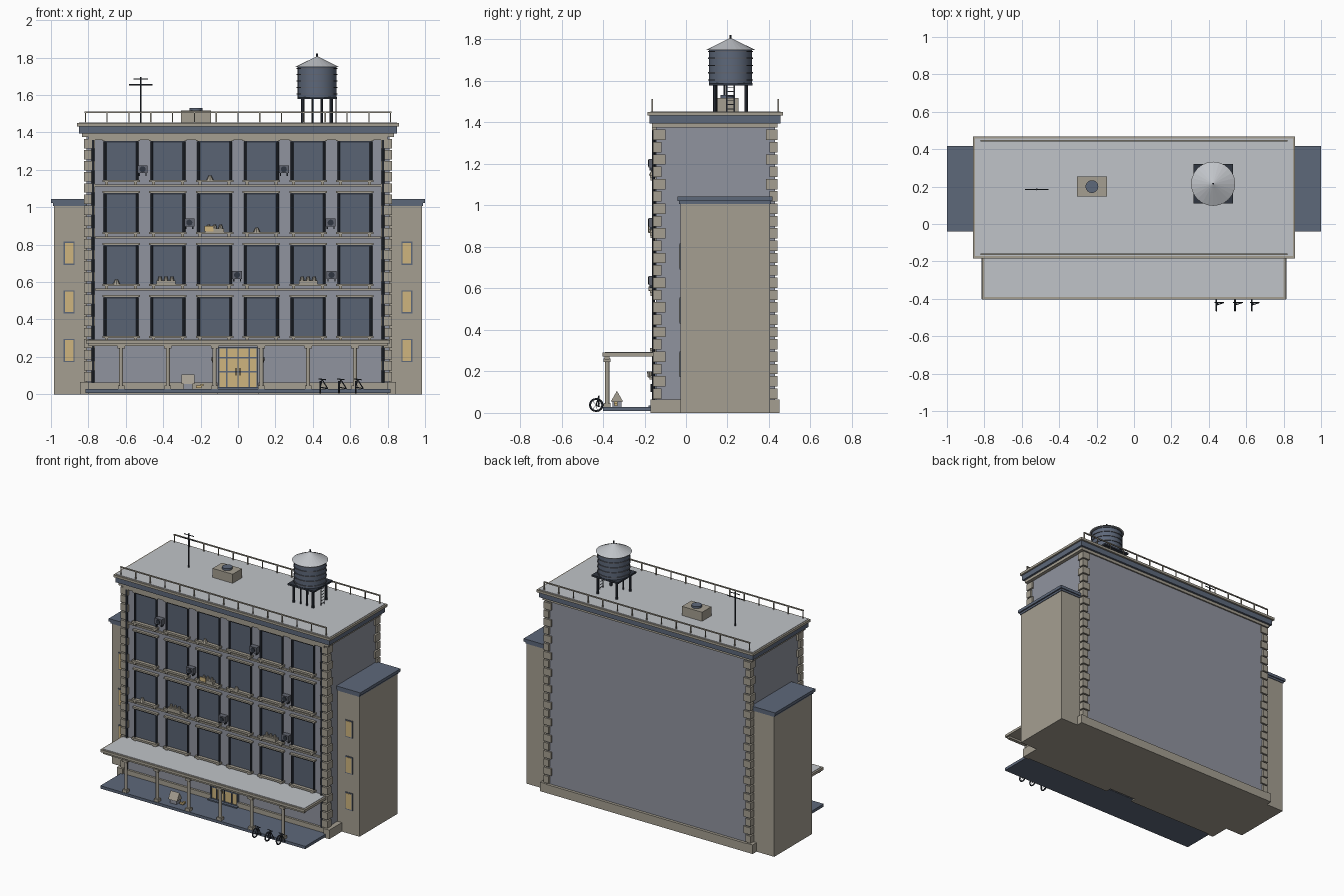
import bpy, bmesh, math
from mathutils import Matrix, Vector

old = bpy.data.objects.get("Cube")
if old:
    bpy.data.objects.remove(old, do_unlink=True)


def material(name, rgb):
    m = bpy.data.materials.new(name)
    m.use_nodes = True
    m.diffuse_color = (*rgb, 1)
    m.node_tree.nodes["Principled BSDF"].inputs["Base Color"].default_value = (*rgb, 1)
    return m


WALL = material("grey wall", (.28, .295, .345))
STONE = material("beige stone", (.375, .345, .285))
SLATE = material("slate blue", (.11, .138, .195))
GLASS = material("window glass", (.10, .125, .172))
ROOF = material("pale roof", (.53, .55, .58))
DARK = material("dark metal", (.03, .037, .052))
GOLD = material("warm glass", (.62, .46, .21))
GREY = material("mid grey metal", (.12, .13, .16))


class Part:
    """Collects simple solids into one named object."""

    def __init__(self, name, mat):
        self.name, self.mat, self.bm = name, mat, bmesh.new()

    def box(self, x0, x1, y0, y1, z0, z1):
        size = Matrix.Diagonal((x1 - x0, y1 - y0, z1 - z0, 1))
        mid = Matrix.Translation(((x0 + x1) / 2, (y0 + y1) / 2, (z0 + z1) / 2))
        bmesh.ops.create_cube(self.bm, size=1, matrix=mid @ size)
        return self

    def rod(self, a, b, r, r2=None, sides=8):
        a, b = Vector(a), Vector(b)
        turn = (b - a).to_track_quat('Z', 'Y').to_matrix().to_4x4()
        bmesh.ops.create_cone(self.bm, cap_ends=True, segments=sides, radius1=r,
                              radius2=r if r2 is None else r2, depth=(b - a).length,
                              matrix=Matrix.Translation((a + b) / 2) @ turn)
        return self

    def done(self, smooth=False):
        mesh = bpy.data.meshes.new(self.name)
        self.bm.to_mesh(mesh)
        self.bm.free()
        mesh.materials.append(self.mat)
        ob = bpy.data.objects.new(self.name, mesh)
        bpy.context.collection.objects.link(ob)
        if smooth:
            bpy.ops.object.select_all(action='DESELECT')
            ob.select_set(True)
            bpy.context.view_layer.objects.active = ob
            bpy.ops.object.shade_smooth_by_angle(angle=math.radians(35))
        return ob


FRONT, BACK, HALF = -.145, .43, .81
COLUMNS = [-.625 + .25 * i for i in range(6)]
FLOORS = [.31 + .278 * i for i in range(4)]

# Main block, plinth and cornice
Part("main_walls", WALL).box(-HALF, HALF, FRONT, BACK, .01, 1.4).done()
plinth = Part("plinth", STONE).box(-.84, .84, -.12, .45, 0, .062)
for s in (-1, 1):
    plinth.box(min(s * .8, s * .845), max(s * .8, s * .845), -.17, .45, 0, .065)
    plinth.box(min(s * .11, s * .8), max(s * .11, s * .8), -.16, -.12, 0, .062)
plinth.done()
cornice = Part("cornice_stone", STONE)
cornice.box(-.835, .835, -.165, .44, 1.375, 1.395)
cornice.box(-.862, .862, -.185, .468, 1.433, 1.45).done()
Part("cornice_band", SLATE).box(-.85, .85, -.175, .455, 1.395, 1.433).done()
Part("roof_deck", ROOF).box(-.85, .85, -.172, .456, 1.445, 1.453).done()

# Alternating corner blocks
quoins = Part("corner_quoins", STONE)
for sx in (-1, 1):
    for i in range(22):
        z = .068 + i * .0594
        n = .045 if i % 2 else .028
        x0, x1 = sorted((sx * (HALF - n), sx * (HALF + .014)))
        quoins.box(x0, x1, FRONT - .015, FRONT + n, z, z + .05)
        quoins.box(x0, x1, BACK - n, BACK + .012, z, z + .05)
quoins.done()
pipes = Part("drain_pipes", DARK)
for sx in (-1, 1):
    pipes.rod((sx * .775, FRONT - .012, .06), (sx * .775, FRONT - .012, 1.375), .007)
pipes.done()

# Windows and string courses of the upper floors
glass = Part("window_glass", GLASS)
jambs = Part("window_jambs", DARK)
trim = Part("window_trim", STONE)
for z in FLOORS:
    trim.box(-.765, .765, FRONT - .012, FRONT, z - .034, z - .022)
    for x in COLUMNS:
        glass.box(x - .08, x + .08, FRONT - .004, FRONT, z, z + .21)
        for s in (-1, 1):
            jambs.rod((x + s * .086, FRONT - .009, z), (x + s * .086, FRONT - .009, z + .207), .007)
            trim.box(x + s * .078 - .008, x + s * .078 + .008, FRONT - .025, FRONT, z - .024, z - .008)
        jambs.box(x - .09, x + .09, FRONT - .012, FRONT, z + .201, z + .209)
        trim.box(x - .1, x + .1, FRONT - .028, FRONT, z - .01, z + .003)
        trim.box(x - .1, x + .1, FRONT - .02, FRONT, z + .209, z + .22)
trim.box(-.8, .8, FRONT - .02, FRONT, 1.36, 1.376)
for part in (glass, jambs, trim):
    part.done()

# Cooling units on the facade
units, fans = Part("cooling_units", GREY), Part("cooling_fans", DARK)
for x, z in ((-.51, 1.2), (.245, 1.2), (-.26, .915), (.495, .915), (-.005, .635), (.5, .635)):
    units.box(x - .027, x + .027, FRONT - .035, FRONT, z - .018, z + .024)
    fans.rod((x, FRONT - .034, z + .003), (x, FRONT - .038, z + .003), .016, sides=16)
    for s in (-.018, .018):
        fans.box(x + s - .003, x + s + .003, FRONT - .03, FRONT, z - .032, z - .018)
units.done()
fans.done()

# Planters and small loaves of stone on the sills
planters = Part("sill_planters", STONE)
for x, z in ((-.125, .865), (-.385, .587), (.375, .587)):
    planters.box(x - .05, x + .05, FRONT - .035, FRONT, z + .003, z + .022)
    for i in (-1, 0, 1):
        planters.rod((x + i * .032, FRONT - .018, z + .02), (x + i * .032, FRONT - .018, z + .042), .012, .007)
for x, z in ((-.15, 1.144), (.1, .866), (-.65, .588)):
    planters.rod((x, FRONT - .015, z), (x, FRONT - .015, z + .025), .02, .007)
planters.done()
Part("sill_box_front", GOLD).box(-.18, -.13, FRONT - .038, FRONT - .033, .87, .9).done()

# Side wings, mirrored
wings, caps = Part("side_wings", STONE), Part("wing_caps", SLATE)
panes, frames = Part("wing_panes", GOLD), Part("wing_window_frames", SLATE)
for s in (-1, 1):
    wings.box(*sorted((s * .8, s * .985)), -.027, .405, 0, 1.012)
    caps.box(*sorted((s * .8, s * .99)), -.033, .41, 1.008, 1.022)
    caps.box(*sorted((s * .8, s)), -.04, .417, 1.022, 1.043)
    for z in (.175, .435, .695):
        x = s * .903
        frames.box(x - .029, x + .029, -.031, -.026, z - .003, z + .121)
        panes.box(x - .023, x + .023, -.034, -.03, z + .004, z + .114)
for part in (wings, caps, panes, frames):
    part.done()

# Porch: pavement, columns and canopy
Part("pavement", SLATE).box(-.815, .815, -.4, -.14, .008, .028).done()
columns = Part("porch_columns", STONE)
for x in COLUMNS:
    y = -.38
    columns.rod((x, y, .028), (x, y, .262), .011, sides=12)
    columns.box(x - .017, x + .017, y - .017, y + .017, .028, .048)
    columns.box(x - .02, x + .02, y - .017, y + .017, .245, .262)
columns.done(smooth=True)
canopy = Part("canopy", STONE).box(-.813, .813, -.403, FRONT, .272, .29)
canopy.box(-.8, .8, -.392, -.368, .258, .272).done()
Part("canopy_top", ROOF).box(-.8, .8, -.39, FRONT, .286, .293).done()

# Entrance with double doors
Part("door_glass", GOLD).box(-.105, .105, FRONT - .008, FRONT, .03, .25).done()
door = Part("door_frame", SLATE)
for x in (-.104, -.06, 0, .06, .104):
    door.box(x - .004, x + .004, FRONT - .016, FRONT, .028, .25)
for z in (.035, .12, .195, .25):
    door.box(-.108, .108, FRONT - .014, FRONT, z - .004, z + .004)
door.box(-.115, .115, -.18, FRONT, .028, .036).done()
handles, lamps = Part("door_handles", DARK), Part("door_lamps", STONE)
for s in (-1, 1):
    handles.rod((s * .011, -.167, .1), (s * .011, -.167, .14), .003)
    lamps.rod((s * .13, -.175, .17), (s * .13, -.175, .2), .009, .013)
    lamps.box(s * .13 - .004, s * .13 + .004, -.175, FRONT, .16, .17)
handles.done()
lamps.done()

# Pet house and pet
Part("pet_house", WALL).box(-.292, -.242, -.355, -.31, .028, .068).done()
roof = Part("pet_house_roof", STONE)
roof.rod((-.302, -.333, .072), (-.232, -.333, .072), .034, sides=3)
roof.done()
pet = Part("pet", GOLD).box(-.225, -.195, -.345, -.33, .034, .046)
pet.box(-.2, -.185, -.346, -.329, .044, .056).done()

# Parked bicycles
bikes = Part("bicycles", DARK)
for x in (.44, .54, .63):
    c = Vector((x, -.433, .038))
    rim = [c + Vector((0, .03 * math.cos(a), .03 * math.sin(a)))
           for a in (math.tau * i / 14 for i in range(14))]
    for i, p in enumerate(rim):
        bikes.rod(p, rim[i - 1], .005, sides=6)
        if i % 2:
            bikes.rod(c, p, .001, sides=4)
    bikes.rod(c, (x + .01, -.42, .082), .003)
    bikes.rod((x - .01, -.42, .082), (x + .03, -.42, .078), .003)
    bikes.rod(c, (x + .04, -.42, .03), .003)
    bikes.rod((x + .012, -.42, .075), (x + .04, -.42, .03), .003)
bikes.done()

# Roof railings along front and back
rails = Part("roof_railings", STONE)
for y in (-.163, .445):
    rails.box(-.82, .82, y - .004, y + .004, 1.505, 1.513)
    for i in range(15):
        x = -.816 + i * 1.632 / 14
        rails.box(x - .003, x + .003, y - .003, y + .003, 1.45, 1.506)
rails.done()

# Water tank on its stand
cx, cy = .423, .215
stand = Part("tank_stand", DARK).box(cx - .105, cx + .105, cy - .105, cy + .105, 1.578, 1.59)
for sx in (-1, 1):
    for sy in (-1, 1):
        stand.rod((cx + sx * .076, cy + sy * .076, 1.45), (cx + sx * .076, cy + sy * .076, 1.58), .009)
    stand.rod((cx + sx * .025, cy - .07, 1.45), (cx + sx * .025, cy - .07, 1.58), .006)
stand.done()
ladder = Part("tank_ladder", GREY)
for s in (-1, 1):
    ladder.rod((cx + .1, cy + s * .018, 1.45), (cx + .1, cy + s * .018, 1.58), .003)
for i in range(6):
    ladder.rod((cx + .1, cy - .018, 1.465 + i * .021), (cx + .1, cy + .018, 1.465 + i * .021), .002)
ladder.done()
Part("water_tank", SLATE).rod((cx, cy, 1.588), (cx, cy, 1.75), .104, sides=32).done(smooth=True)
hoops = Part("tank_hoops", GREY)
for z in (1.605, 1.64, 1.675, 1.71, 1.742):
    hoops.rod((cx, cy, z - .003), (cx, cy, z + .003), .109, sides=32)
hoops.done(smooth=True)
Part("tank_roof", ROOF).rod((cx, cy, 1.75), (cx, cy, 1.805), .118, .006, sides=24).done()
Part("tank_finial", DARK).rod((cx, cy, 1.8), (cx, cy, 1.822), .005).done()

# Roof vent and aerial
Part("roof_vent", STONE).box(-.305, -.145, .147, .253, 1.45, 1.518).done()
Part("vent_cap", SLATE).rod((-.225, .2, 1.515), (-.225, .2, 1.532), .034, sides=24).done(smooth=True)
aerial = Part("aerial", DARK).rod((-.52, .185, 1.45), (-.52, .185, 1.697), .005)
for z, w in ((1.655, .064), (1.685, .038)):
    aerial.rod((-.52 - w, .185, z), (-.52 + w, .185, z), .003)
aerial.done()
